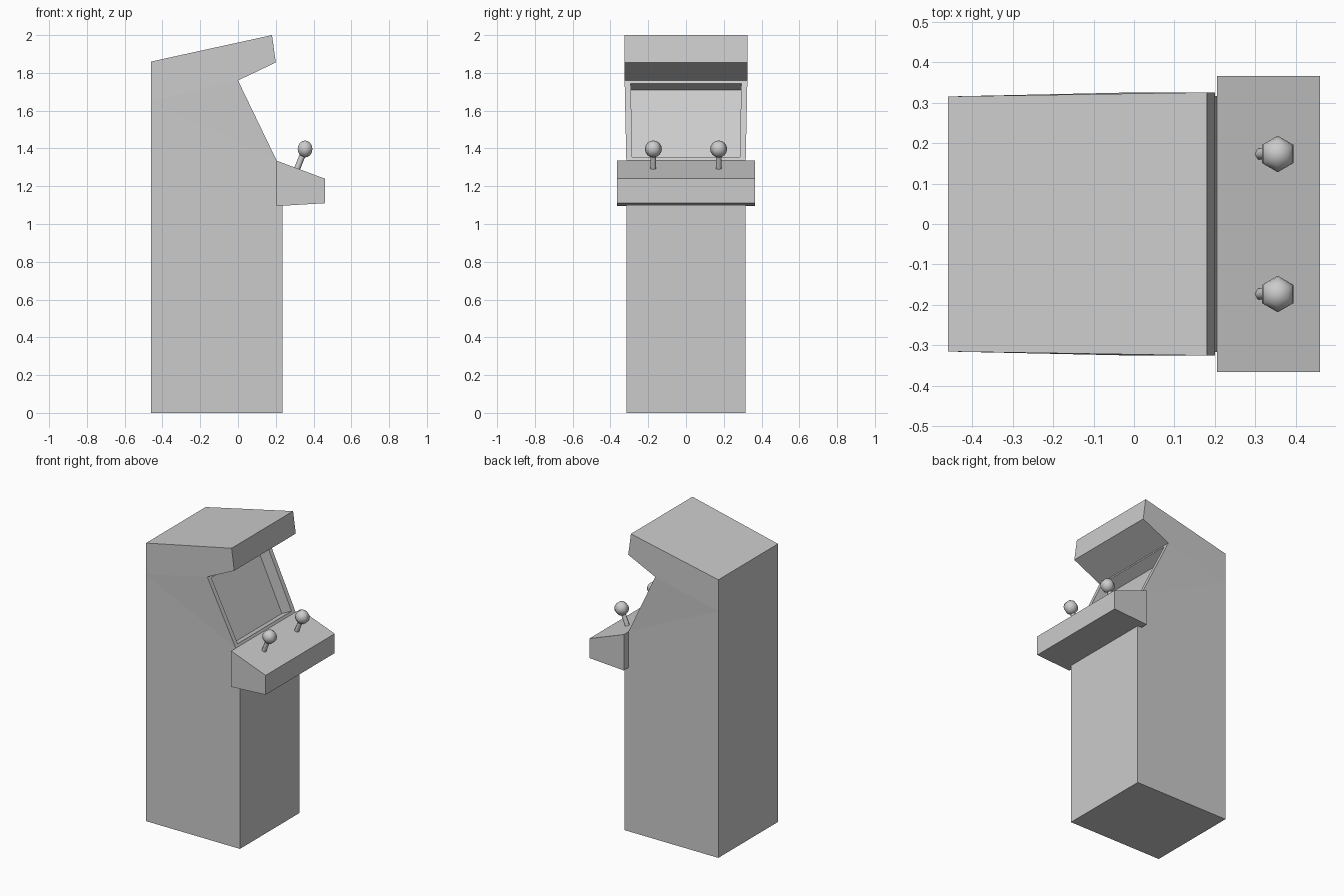
import bpy, bmesh
from mathutils import Vector

if "Cube" in bpy.data.objects:
    bpy.data.objects.remove(bpy.data.objects["Cube"])


def finish(bm, name):
    bmesh.ops.recalc_face_normals(bm, faces=bm.faces)
    mesh = bpy.data.meshes.new(name)
    bm.to_mesh(mesh)
    bm.free()
    ob = bpy.data.objects.new(name, mesh)
    bpy.context.collection.objects.link(ob)
    return ob


def side_profile(profile, sides):
    """Bridge a side profile (x, z, half width) across y; sides lists the side polygons."""
    bm = bmesh.new()
    left = [bm.verts.new((x, -w, z)) for x, z, w in profile]
    right = [bm.verts.new((x, w, z)) for x, z, w in profile]
    n = len(profile)
    rims = [bm.faces.new((left[i], left[(i + 1) % n], right[(i + 1) % n], right[i]))
            for i in range(n)]
    for poly in sides:
        bm.faces.new([left[i] for i in poly])
        bm.faces.new([right[i] for i in reversed(poly)])
    bmesh.ops.recalc_face_normals(bm, faces=bm.faces)
    return bm, rims


# Cabinet body with overhanging, slightly wider hood
body = [(-.46, 0, .315), (.235, 0, .315), (.235, 1.10, .315), (.205, 1.335, .316),
        (0, 1.76, .325), (.20, 1.855, .325), (.18, 2, .325), (-.46, 1.86, .315),
        (-.46, 1.65, .315)]
bm, rims = side_profile(body, [(0, 1, 2, 3, 8), (8, 3, 4), (8, 4, 5, 6, 7)])

# Recessed screen in the slanted face
screen = rims[3]
normal = screen.normal.copy()
bmesh.ops.inset_region(bm, faces=[screen], thickness=.025)
for v in screen.verts:
    v.co.y *= .953
bmesh.ops.inset_region(bm, faces=[screen], thickness=0)
bmesh.ops.translate(bm, verts=screen.verts[:], vec=-.08 * normal)
finish(bm, "cabinet")

# Control panel
panel = [(.205, 1.095, .365), (.46, 1.11, .365), (.46, 1.24, .365), (.205, 1.335, .365)]
bm, _ = side_profile(panel, [(0, 1, 2, 3)])
finish(bm, "control_panel")

# Joysticks: tilted shaft and ball knob
for side, y in (("left", -.173), ("right", .173)):
    base, top = Vector((.308, y, 1.28)), Vector((.352, y, 1.39))
    axis = top - base
    bpy.ops.mesh.primitive_cylinder_add(
        vertices=6, radius=.016, depth=axis.length, location=(base + top) / 2,
        rotation=axis.to_track_quat('Z', 'Y').to_euler())
    bpy.context.object.name = side + "_joystick_shaft"
    bpy.ops.object.shade_smooth_by_angle(angle=1.1)
    bpy.ops.mesh.primitive_uv_sphere_add(
        segments=6, ring_count=8, radius=.045, location=(.355, y, 1.397))
    bpy.context.object.name = side + "_joystick_ball"
    bpy.ops.object.shade_smooth()
